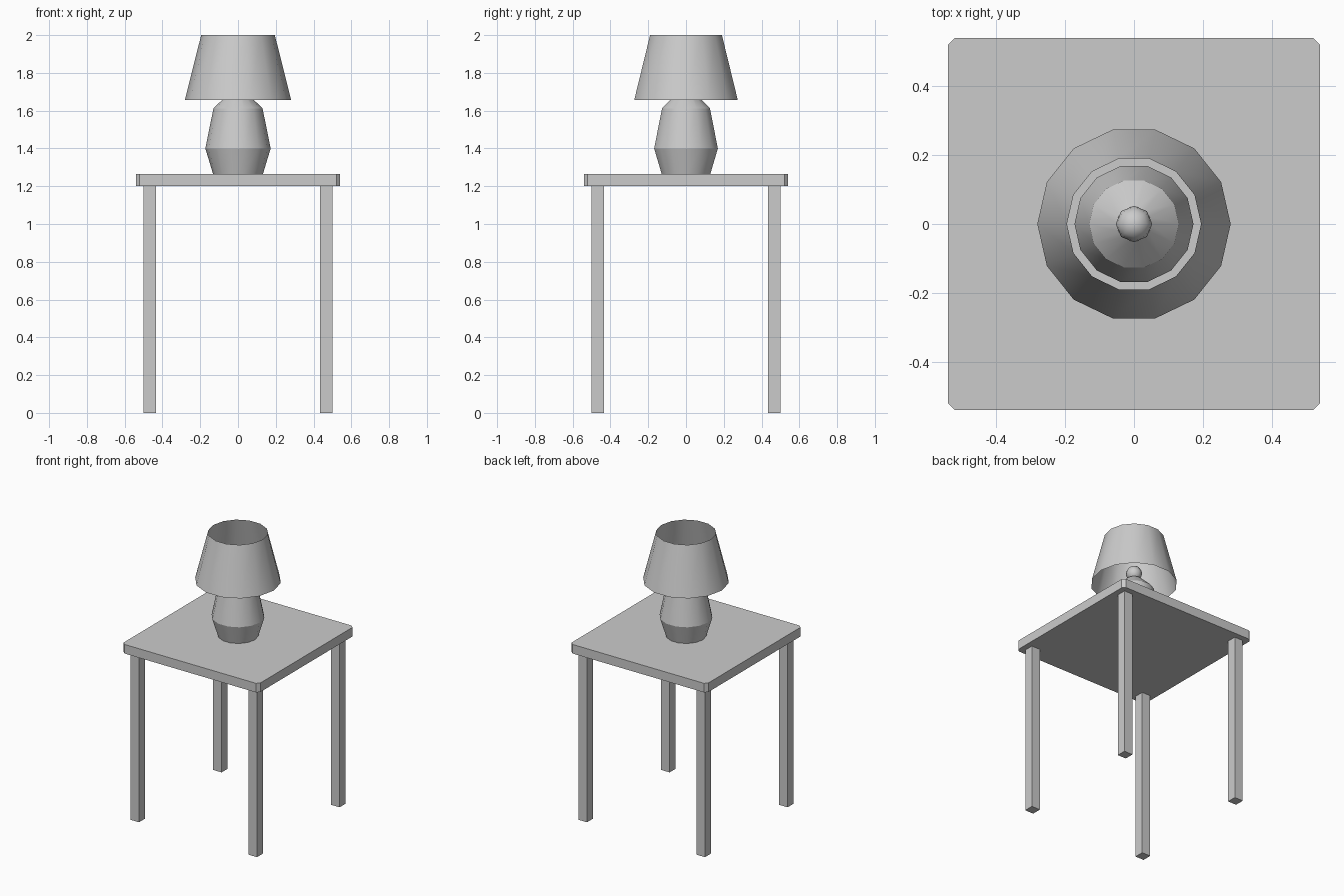
import bpy, bmesh, math

cube = bpy.data.objects.get("Cube")
if cube:
    bpy.data.objects.remove(cube, do_unlink=True)

grey = bpy.data.materials.new("plain grey")
grey.use_nodes = True
colour = (0.6, 0.6, 0.6, 1)
grey.diffuse_color = colour
grey.node_tree.nodes["Principled BSDF"].inputs["Base Color"].default_value = colour

SIDES = 14
TOP_Z = 1.265
UNDER_Z = 1.2


def add_object(name, bm, smooth_angle=None):
    bmesh.ops.recalc_face_normals(bm, faces=bm.faces)
    mesh = bpy.data.meshes.new(name)
    bm.to_mesh(mesh)
    bm.free()
    mesh.materials.append(grey)
    obj = bpy.data.objects.new(name, mesh)
    bpy.context.collection.objects.link(obj)
    if smooth_angle:
        bpy.ops.object.select_all(action="DESELECT")
        obj.select_set(True)
        bpy.context.view_layer.objects.active = obj
        bpy.ops.object.shade_smooth_by_angle(angle=math.radians(smooth_angle))
    return obj


def box(name, size, centre, chamfer=0):
    bm = bmesh.new()
    bmesh.ops.create_cube(bm, size=1)
    bmesh.ops.scale(bm, vec=size, verts=bm.verts)
    bmesh.ops.translate(bm, vec=centre, verts=bm.verts)
    if chamfer:
        upright = [e for e in bm.edges
                   if abs(e.verts[0].co.z - e.verts[1].co.z) > size[2] / 2]
        bmesh.ops.bevel(bm, geom=upright, offset=chamfer, segments=1,
                        affect="EDGES")
    return add_object(name, bm)


def lathe(name, profile, capped):
    """Stack rings of (radius, height) and bridge them."""
    bm = bmesh.new()
    rings = []
    for radius, z in profile:
        angles = [math.tau * i / SIDES for i in range(SIDES)]
        rings.append([bm.verts.new((radius * math.cos(a), radius * math.sin(a), z))
                      for a in angles])
    for low, high in zip(rings, rings[1:]):
        for i in range(SIDES):
            j = (i + 1) % SIDES
            bm.faces.new((low[i], low[j], high[j], high[i]))
    if capped:
        bm.faces.new(rings[0])
        bm.faces.new(rings[-1])
    return add_object(name, bm, 27)


# Table: chamfered top and four square legs
box("table_top", (1.082, 1.082, TOP_Z - UNDER_Z),
    (0, 0, (TOP_Z + UNDER_Z) / 2), chamfer=0.02)
for x, side in ((-1, "right"), (1, "left")):
    for y, end in ((-1, "front"), (1, "back")):
        box(f"{end}_{side}_leg", (0.067, 0.067, UNDER_Z),
            (x * 0.467, y * 0.467, UNDER_Z / 2))

# Lamp: faceted body, open thin shade and round bulb
lathe("lamp_body", [(0.132, TOP_Z), (0.173, 1.4), (0.13, 1.612), (0.05, 1.69)], True)
lathe("lamp_shade", [(0.281, 1.657), (0.195, 2)], False)

bm = bmesh.new()
bmesh.ops.create_uvsphere(bm, u_segments=8, v_segments=8, radius=0.053)
bmesh.ops.translate(bm, vec=(0, 0, 1.735), verts=bm.verts)
add_object("bulb", bm, 60)
